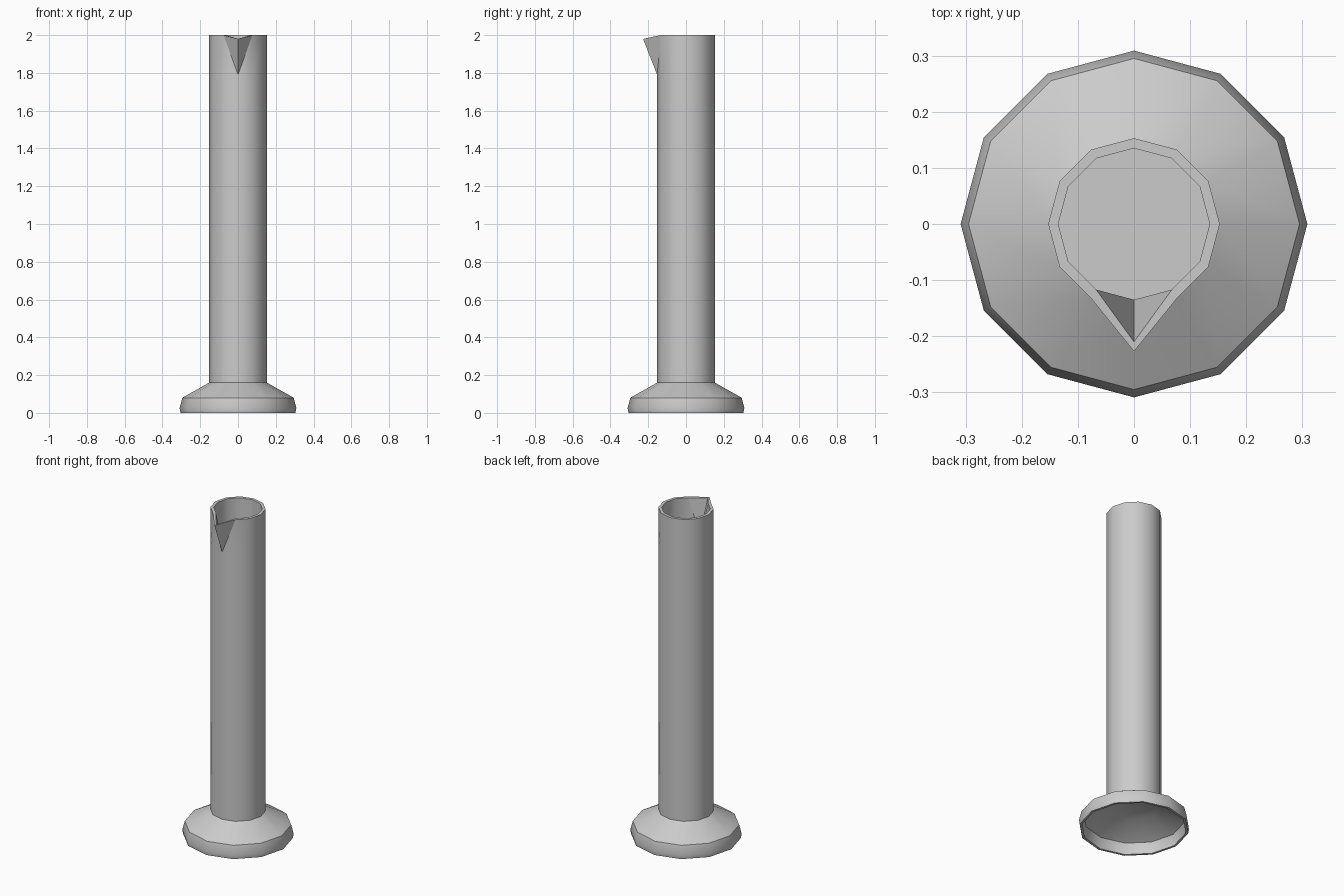
import bpy, bmesh, math

if "Cube" in bpy.data.objects:
    bpy.data.objects.remove(bpy.data.objects["Cube"])

SIDES = 12
FRONT = 9            # ring index pointing to -y
LIP_Z = 1.79         # height where the pouring lip starts

# Closed wall section: underside of floor, hollow foot, outer wall, rim, inner wall, floor
profile = [
    (0.135, 0.140), (0.282, 0.068), (0.294, 0.025), (0.290, 0.0),
    (0.304, 0.0), (0.309, 0.025), (0.295, 0.08), (0.153, 0.16),
    (0.153, LIP_Z), (0.153, 2.0), (0.135, 2.0), (0.135, LIP_Z), (0.135, 0.16),
]

bm = bmesh.new()
rings = []
for r, z in profile:
    ring = []
    for i in range(SIDES):
        a = 2 * math.pi * i / SIDES
        ring.append(bm.verts.new((r * math.cos(a), r * math.sin(a), z)))
    rings.append(ring)

# Pouring lip: pull the front rim corners out and slightly down
for k, y in ((9, -0.227), (10, -0.210)):
    rings[k][FRONT].co = (0, y, 1.98)

# Skin the rings; lip walls are split into triangles at the lip crease
for k in range(len(rings) - 1):
    a, b = rings[k], rings[k + 1]
    for i in range(SIDES):
        j = (i + 1) % SIDES
        if k in (8, 10) and FRONT in (i, j):
            low, top = (a, b) if k == 8 else (b, a)
            n = j if i == FRONT else i
            bm.faces.new((low[FRONT], top[FRONT], top[n]))
            bm.faces.new((low[FRONT], top[n], low[n]))
        else:
            bm.faces.new((a[i], a[j], b[j], b[i]))

# Floor of the tube, both sides
bm.faces.new(rings[0])
bm.faces.new(rings[-1])
bmesh.ops.recalc_face_normals(bm, faces=bm.faces)

mesh = bpy.data.meshes.new("measuring_cylinder")
bm.to_mesh(mesh)
bm.free()
obj = bpy.data.objects.new("measuring_cylinder", mesh)
bpy.context.collection.objects.link(obj)
bpy.context.view_layer.objects.active = obj
obj.select_set(True)
bpy.ops.object.shade_smooth_by_angle(angle=math.radians(32))
